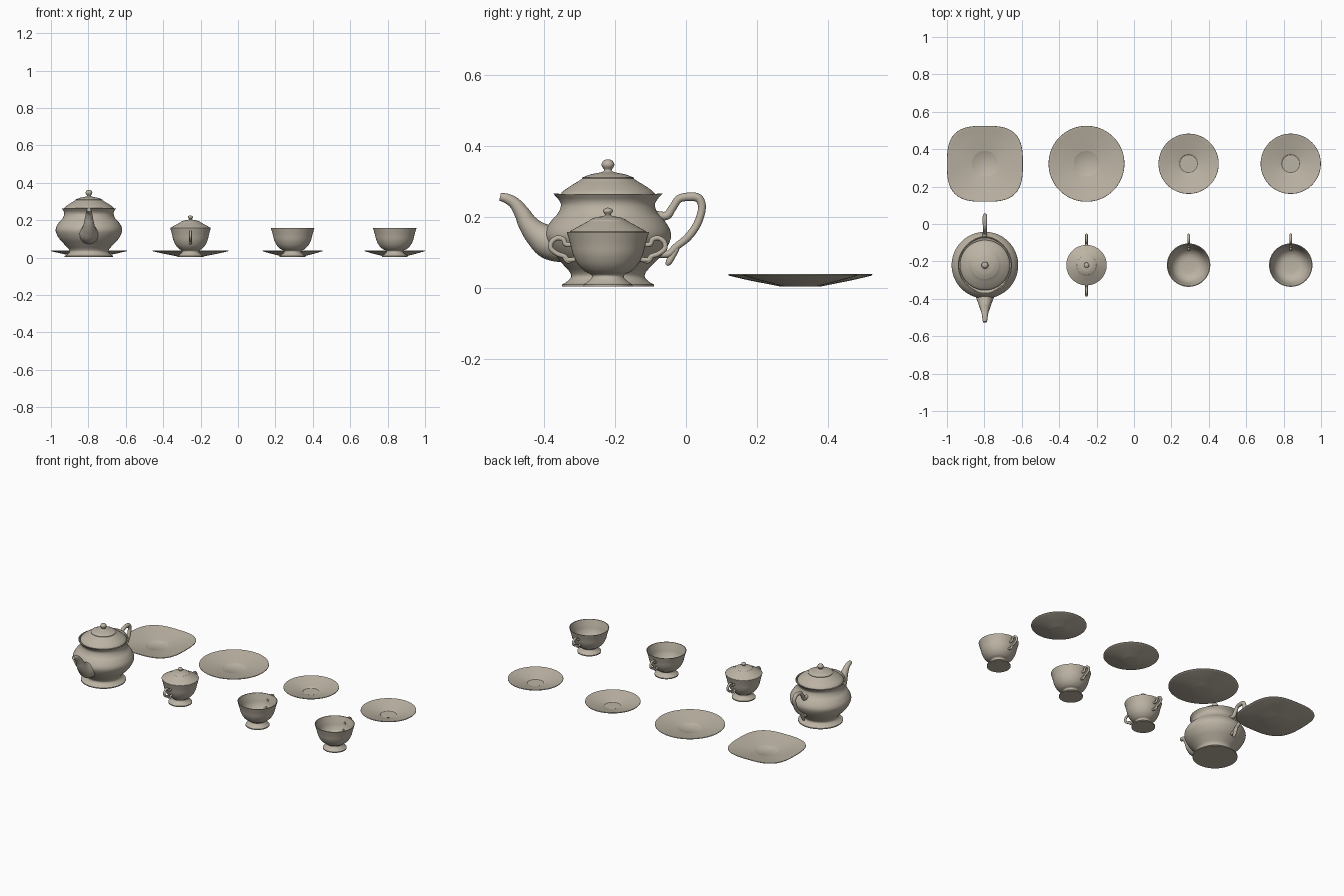
import bpy, bmesh, math
from mathutils import Vector

china = bpy.data.materials.new("warm grey china")
china.diffuse_color = (0.50, 0.45, 0.37, 1)


def spline(pts, n=5):
    """Catmull-Rom through tuples of any length."""
    p = [Vector(q) for q in pts]
    if len(p) < 3:
        return p
    p = [p[0] * 2 - p[1]] + p + [p[-1] * 2 - p[-2]]
    out = []
    for i in range(1, len(p) - 2):
        a, b, c, d = p[i - 1:i + 3]
        for k in range(n):
            t = k / n
            out.append((b * 2 + (c - a) * t + (a * 2 - b * 5 + c * 4 - d) * t * t
                        + (b * 3 - a - c * 3 + d) * t ** 3) * 0.5)
    return out + [p[-2]]


def finish(bm, name, loc):
    bmesh.ops.remove_doubles(bm, verts=bm.verts, dist=0.0002)
    bmesh.ops.recalc_face_normals(bm, faces=bm.faces)
    me = bpy.data.meshes.new(name)
    bm.to_mesh(me)
    bm.free()
    me.materials.append(china)
    ob = bpy.data.objects.new(name, me)
    ob.location = loc
    bpy.context.collection.objects.link(ob)
    bpy.ops.object.select_all(action='DESELECT')
    ob.select_set(True)
    bpy.context.view_layer.objects.active = ob
    bpy.ops.object.shade_smooth_by_angle(angle=math.radians(40))
    return ob


def skin(bm, rings, caps=False):
    for a, b in zip(rings, rings[1:]):
        for i in range(len(a)):
            j = (i + 1) % len(a)
            bm.faces.new((a[i], a[j], b[j], b[i]))
    if caps:
        bm.faces.new(rings[0])
        bm.faces.new(rings[-1])


def lathe(name, loc, runs, shape=None, segs=72):
    """Spin (radius, z) runs; every run is smooth, corners fall between runs."""
    bm = bmesh.new()
    prof = []
    for run in runs:
        prof += spline(run)
    rings = []
    for r, z in prof:
        r = max(r, 0)
        ring = []
        for i in range(segs):
            a = 2 * math.pi * i / segs
            rr, zz = shape(r, z, a) if shape else (r, z)
            ring.append(bm.verts.new((rr * math.cos(a), rr * math.sin(a), zz)))
        rings.append(ring)
    skin(bm, rings)
    return finish(bm, name, loc)


def tube(name, loc, pts, flip=1, segs=16):
    """Sweep a round section along (y, z, radius) points in the YZ plane."""
    bm = bmesh.new()
    path = spline(pts, 7)
    rings = []
    for i, (y, z, r) in enumerate(path):
        d = path[min(i + 1, len(path) - 1)] - path[max(i - 1, 0)]
        n = Vector((-d[1], d[0])).normalized()
        ring = []
        for k in range(segs):
            a = 2 * math.pi * k / segs
            ring.append(bm.verts.new((r * math.cos(a),
                                      flip * (y + n[0] * r * math.sin(a)),
                                      z + n[1] * r * math.sin(a))))
        rings.append(ring)
    skin(bm, rings, True)
    return finish(bm, name, loc)


ROW = -0.22
B = 0.003  # underside height

# Teapot: body with pouring points on the rim, lid, spout, handle
pot = (-0.797, ROW, 0)


def rim_points(r, z, a):
    if z < 0.235:
        return r, z
    k = abs(math.sin(a)) ** 6 * (z - 0.235) / 0.027
    return r + 0.01 * k, z + 0.004 * k


lathe("teapot_body", pot, [
    [(0, B), (0.13, B)],
    [(0.13, 0.009), (0.117, 0.016), (0.104, 0.03), (0.108, 0.045), (0.128, 0.067),
     (0.158, 0.1), (0.176, 0.135), (0.176, 0.16), (0.161, 0.187), (0.142, 0.208),
     (0.133, 0.228), (0.134, 0.245), (0.145, 0.262)],
    [(0.14, 0.262), (0.125, 0.25), (0, 0.25)]], rim_points)
lathe("teapot_lid", pot, [
    [(0, 0.256), (0.134, 0.256)],
    [(0.134, 0.262), (0.126, 0.272), (0.105, 0.287), (0.085, 0.299), (0.073, 0.307)],
    [(0.073, 0.31), (0.05, 0.319), (0.025, 0.324), (0.013, 0.328), (0.011, 0.333),
     (0.017, 0.342), (0.0175, 0.35), (0.011, 0.359), (0, 0.362)]])
tube("teapot_spout", pot, [
    (-0.12, 0.125, 0.055), (-0.165, 0.13, 0.05), (-0.2, 0.152, 0.037),
    (-0.225, 0.18, 0.028), (-0.242, 0.21, 0.022), (-0.262, 0.237, 0.017),
    (-0.284, 0.251, 0.014), (-0.304, 0.256, 0.011)])
tube("teapot_handle", pot, [
    (0.13, 0.205, 0.012), (0.165, 0.203, 0.012), (0.182, 0.225, 0.011), (0.2, 0.25, 0.011),
    (0.228, 0.256, 0.012), (0.255, 0.252, 0.012), (0.265, 0.225, 0.011),
    (0.252, 0.18, 0.011), (0.225, 0.142, 0.011), (0.192, 0.115, 0.01),
    (0.17, 0.095, 0.01), (0.135, 0.095, 0.01)])
tube("teapot_handle_scroll", pot, [
    (0.195, 0.113, 0.008), (0.184, 0.093, 0.009), (0.172, 0.073, 0.009), (0.166, 0.063, 0.004)])

# Footed bowl shared by the cups and the sugar bowl
EAR = [(0.095, 0.122, 0.007), (0.118, 0.122, 0.007), (0.126, 0.136, 0.007),
       (0.143, 0.14, 0.007), (0.159, 0.128, 0.007), (0.16, 0.11, 0.007),
       (0.143, 0.096, 0.007), (0.122, 0.088, 0.007), (0.112, 0.078, 0.007),
       (0.08, 0.082, 0.007)]
CURL = [(0.125, 0.09, 0.006), (0.117, 0.077, 0.006), (0.106, 0.07, 0.004)]


def bowl(name, x, rim, sides):
    loc = (x, ROW, 0)
    s = rim / 0.116
    lathe(name + "_body", loc, [
        [(0, B), (0.069, B)],
        [(0.069, 0.009), (0.058, 0.016), (0.046, 0.028), (0.047, 0.037), (0.065 * s, 0.046),
         (0.084 * s, 0.065), (0.098 * s, 0.092), (0.106 * s, 0.123), (0.116 * s, 0.157)],
        [(0.112 * s, 0.157), (0.102 * s, 0.123), (0.094 * s, 0.094), (0.078 * s, 0.068),
         (0.05, 0.052), (0, 0.049)]])
    for side, flip in sides:
        tube(name + "_handle_" + side, loc, EAR, flip)
        tube(name + "_curl_" + side, loc, CURL, flip)


bowl("sugar_bowl", -0.254, 0.108, [("back", 1), ("front", -1)])
bowl("left_cup", 0.292, 0.116, [("back", 1)])
bowl("right_cup", 0.838, 0.116, [("back", 1)])
lathe("sugar_lid", (-0.254, ROW, 0), [
    [(0, 0.154), (0.107, 0.154)],
    [(0.107, 0.159), (0.095, 0.166), (0.075, 0.177), (0.053, 0.189)],
    [(0.052, 0.191), (0.035, 0.198), (0.017, 0.201), (0.009, 0.204), (0.009, 0.208),
     (0.0135, 0.214), (0.012, 0.221), (0, 0.226)]])


# Plates: one squared, one large round, two small round
def squared(r, z, a):
    k = min(1, max(0, (r - 0.055) / 0.1))
    f = (abs(math.cos(a)) ** 3 + abs(math.sin(a)) ** 3) ** (-1 / 3)
    return r * (1 + k * (f - 1)), z


for name, x, R, shape in (("squared_plate", -0.797, 0.203, squared),
                          ("large_plate", -0.254, 0.203, None),
                          ("left_saucer", 0.292, 0.161, None),
                          ("right_saucer", 0.838, 0.161, None)):
    s = R / 0.203
    lathe(name, (x, 0.322, 0), [
        [(0, B), (0.055 * s, B)],
        [(0.055 * s, B), (0.1 * s, 0.012), (0.15 * s, 0.022), (0.201 * s, 0.034)],
        [(0.203 * s, 0.036), (0.202 * s, 0.039)],
        [(0.198 * s, 0.039), (0.15 * s, 0.029), (0.1 * s, 0.019), (0.064 * s, 0.012)],
        [(0.06 * s, 0.009), (0, 0.009)]], shape)
